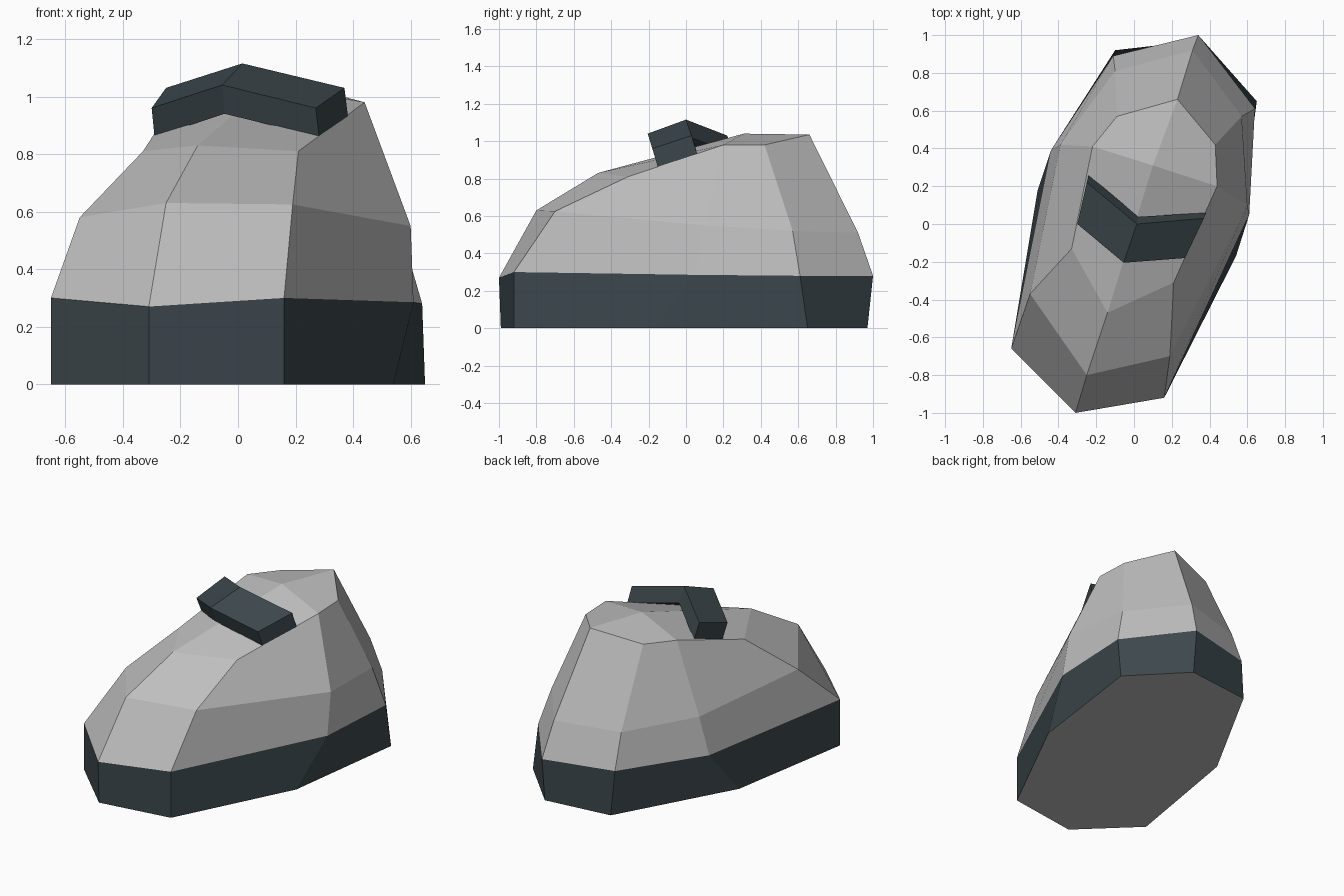
import bpy
import bmesh
from mathutils import Vector

if "Cube" in bpy.data.objects:
    bpy.data.objects.remove(bpy.data.objects["Cube"], do_unlink=True)


def make_material(name, colour):
    mat = bpy.data.materials.new(name)
    mat.use_nodes = True
    mat.diffuse_color = (*colour, 1)
    mat.node_tree.nodes["Principled BSDF"].inputs["Base Color"].default_value = (*colour, 1)
    return mat


light_grey = make_material("light grey", (0.52, 0.52, 0.52))
dark_slate = make_material("dark slate", (0.045, 0.063, 0.073))


def loft(bm, rings):
    """Join successive closed rings with quads; return the vertex rings."""
    loops = [[bm.verts.new(p) for p in ring] for ring in rings]
    for low, high in zip(loops, loops[1:]):
        count = len(low)
        for i in range(count):
            j = (i + 1) % count
            bm.faces.new((low[i], low[j], high[j], high[i]))
    return loops


def finish(bm, name, materials):
    mesh = bpy.data.meshes.new(name)
    bm.to_mesh(mesh)
    bm.free()
    obj = bpy.data.objects.new(name, mesh)
    bpy.context.collection.objects.link(obj)
    for mat in materials:
        mesh.materials.append(mat)
    return obj


# Contours run counter-clockwise from the toe, seen from above
ground = [(-.31, -.99, 0), (.16, -.92, 0), (.54, -.17, 0), (.65, .65, 0),
          (.34, .97, 0), (-.1, .92, 0), (-.51, .18, 0), (-.65, -.66, 0)]
rim = [(-.31, -1, .27), (.16, -.92, .3), (.61, .05, .285), (.64, .61, .28),
       (.34, 1, .28), (-.11, .89, .28), (-.44, .39, .28), (-.65, -.66, .3)]
waist = [(-.25, -.8, .63), (.19, -.7, .625), (.6, .1, .55), (.57, .57, .52),
         (.31, .92, .51), (-.1, .81, .5), (-.39, .42, .53), (-.55, -.37, .58)]
shoulder = [(-.14, -.47, .83), (.21, -.31, .81), (.44, .2, .98), (.43, .42, .98),
            (.23, .66, 1.035), (-.09, .57, .98), (-.22, .41, .98), (-.33, -.13, .81)]

# Sole: a dark band with a light underside
bm = bmesh.new()
bottom, _ = loft(bm, [ground, rim])
underside = bm.faces.new(bottom[::-1])
underside.material_index = 1
finish(bm, "sole", [dark_slate, light_grey])

# Upper: faceted body closed by four quads meeting at the crown
bm = bmesh.new()
top = loft(bm, [rim, waist, shoulder])[-1]
crown = bm.verts.new((.1, .31, 1.04))
for i in range(0, len(top), 2):
    bm.faces.new((top[i - 2], top[i - 1], top[i], crown))
finish(bm, "upper", [light_grey])

# Strap: a bent bar lofted through three cross-sections
# Each section: front top corner, back top corner, drop to the lower corners
sections = [((-.3, 0, .96), (-.25, .22, 1.03), (.01, .04, -.1)),
            ((-.055, -.205, 1.04), (.015, 0, 1.115), (.008, .038, -.1)),
            ((.27, -.18, .96), (.37, .03, 1.03), (.012, .03, -.1))]
bars = []
for front, back, drop in sections:
    front, back, drop = Vector(front), Vector(back), Vector(drop)
    bars.append([front, back, back + drop, front + drop])
bm = bmesh.new()
ends = loft(bm, bars)
bm.faces.new(ends[0])
bm.faces.new(ends[-1])
bmesh.ops.recalc_face_normals(bm, faces=bm.faces)
finish(bm, "strap", [dark_slate])
